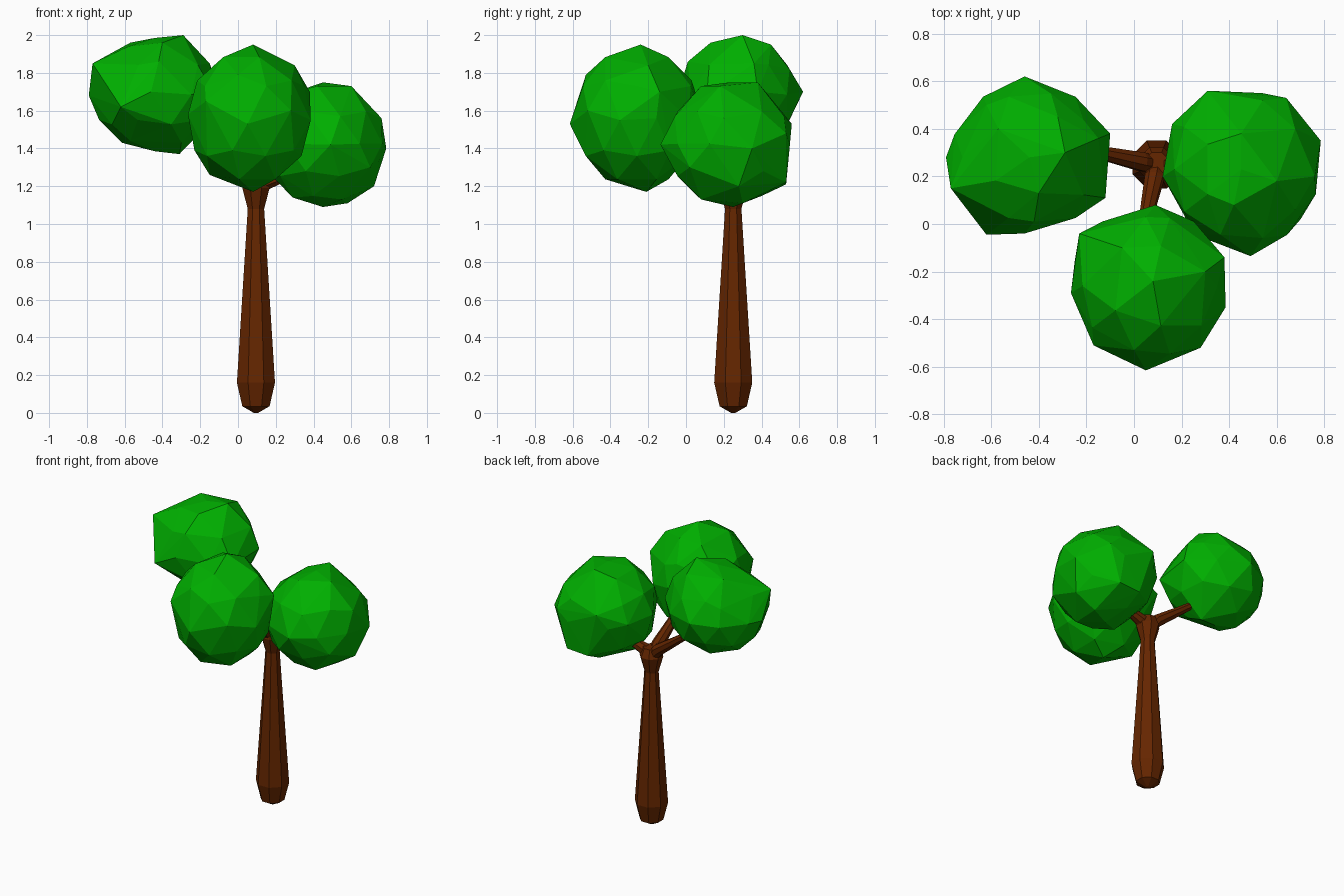
import bpy, bmesh, math
from mathutils import Vector


def material(name, color):
    m = bpy.data.materials.new(name)
    m.diffuse_color = (*color, 1)
    return m


LEAF = material("leaf green", (0.0, 0.43, 0.0))
BARK = material("bark brown", (0.13, 0.019, 0.0))


def finish(bm, name, mat):
    bmesh.ops.recalc_face_normals(bm, faces=bm.faces[:])
    me = bpy.data.meshes.new(name)
    bm.to_mesh(me)
    bm.free()
    me.materials.append(mat)
    ob = bpy.data.objects.new(name, me)
    bpy.context.collection.objects.link(ob)
    return ob


def tube(name, path, sides=8):
    """Faceted tube through (x, y, z, radius) stations, capped at both ends."""
    bm = bmesh.new()
    pts = [Vector(p[:3]) for p in path]
    rings = []
    for i, p in enumerate(pts):
        t = (pts[min(i + 1, len(pts) - 1)] - pts[max(i - 1, 0)]).normalized()
        side = Vector((0, 1, 0)) if abs(t.y) < 0.8 else Vector((1, 0, 0))
        u = side.cross(t).normalized()
        v = t.cross(u)
        ring = []
        for k in range(sides):
            a = 2 * math.pi * (k + 0.5) / sides
            ring.append(bm.verts.new(p + (u * math.cos(a) + v * math.sin(a)) * path[i][3]))
        rings.append(ring)
    for a, b in zip(rings, rings[1:]):
        for k in range(sides):
            j = (k + 1) % sides
            bm.faces.new((a[k], a[j], b[j], b[k]))
    bm.faces.new(rings[0][::-1])
    bm.faces.new(rings[-1])
    return finish(bm, name, BARK)


def foliage(name, center, half, corners):
    """Low-poly leaf ball: rough ellipsoid with its main corners pulled out."""
    bm = bmesh.new()
    bmesh.ops.create_icosphere(bm, subdivisions=2, radius=1.0)
    c = Vector(center)
    for v in bm.verts:
        v.co = Vector([v.co[i] * half[i] for i in range(3)]) + c
    free = list(bm.verts)
    for corner in corners:
        q = Vector(corner)
        v = min(free, key=lambda w: (w.co - q).length)
        v.co = q
        free.remove(v)
    # rebuild as a clean faceted hull
    pts = [v.co.copy() for v in bm.verts]
    bm.free()
    bm = bmesh.new()
    for p in pts:
        bm.verts.new(p)
    bmesh.ops.convex_hull(bm, input=bm.verts[:])
    loose = [v for v in bm.verts if not v.link_faces]
    bmesh.ops.delete(bm, geom=loose, context='VERTS')
    return finish(bm, name, LEAF)


# trunk: rounded foot, long taper, flare at the fork
X, Y = 0.095, 0.25
profile = [(0.0, 0.012), (0.035, 0.078), (0.16, 0.109), (1.08, 0.047), (1.19, 0.078), (1.25, 0.055)]
tube("trunk", [(X, Y, z, r) for z, r in profile])

# branches from the fork into each leaf ball
tube("left_branch", [(X, Y, 1.17, 0.04), (0.03, 0.262, 1.25, 0.042), (-0.12, 0.295, 1.36, 0.031), (-0.20, 0.31, 1.42, 0.026)])
tube("front_branch", [(X, Y, 1.17, 0.04), (0.085, 0.19, 1.25, 0.042), (0.055, 0.05, 1.39, 0.031), (0.05, -0.05, 1.47, 0.026)])
tube("right_branch", [(X, Y, 1.17, 0.04), (0.15, 0.25, 1.22, 0.042), (0.22, 0.25, 1.245, 0.034), (0.35, 0.25, 1.31, 0.026)])

# leaf balls
foliage("left_foliage", (-0.44, 0.28, 1.685), (0.33, 0.315, 0.30), [
    (-0.29, 0.30, 2.0), (-0.46, 0.62, 1.70), (-0.77, 0.15, 1.85), (-0.79, 0.28, 1.68),
    (-0.62, -0.045, 1.62), (-0.46, -0.04, 1.70), (-0.31, 0.30, 1.37), (-0.57, 0.17, 1.44),
    (-0.10, 0.38, 1.70), (-0.12, 0.11, 1.68), (-0.57, 0.40, 1.96), (-0.62, 0.50, 1.80),
    (-0.32, 0.45, 1.95), (-0.42, 0.01, 1.86), (-0.15, 0.36, 1.85), (-0.40, 0.13, 1.96)])
foliage("front_foliage", (0.06, -0.26, 1.56), (0.325, 0.335, 0.38), [
    (0.08, -0.24, 1.95), (0.05, -0.615, 1.53), (0.08, -0.21, 1.17), (-0.265, -0.29, 1.58),
    (-0.23, -0.04, 1.68), (0.38, -0.14, 1.70), (0.385, -0.35, 1.55), (0.09, 0.08, 1.60),
    (-0.17, -0.51, 1.65), (0.28, -0.52, 1.60), (-0.15, -0.20, 1.26), (0.0, -0.53, 1.79),
    (0.30, -0.20, 1.84), (0.05, 0.03, 1.76), (-0.05, -0.10, 1.87)])
foliage("right_foliage", (0.45, 0.23, 1.425), (0.33, 0.34, 0.325), [
    (0.45, 0.38, 1.75), (0.49, -0.135, 1.42), (0.785, 0.35, 1.40), (0.76, 0.20, 1.56),
    (0.45, 0.25, 1.09), (0.31, 0.56, 1.53), (0.54, 0.55, 1.42), (0.56, 0.53, 1.22),
    (0.12, 0.20, 1.45), (0.16, 0.42, 1.45), (0.70, 0.02, 1.30), (0.60, 0.18, 1.73),
    (0.42, 0.08, 1.73), (0.72, 0.28, 1.20), (0.55, 0.08, 1.13), (0.40, 0.53, 1.21),
    (0.58, 0.30, 1.11), (0.29, 0.15, 1.14), (0.64, 0.53, 1.48)])
